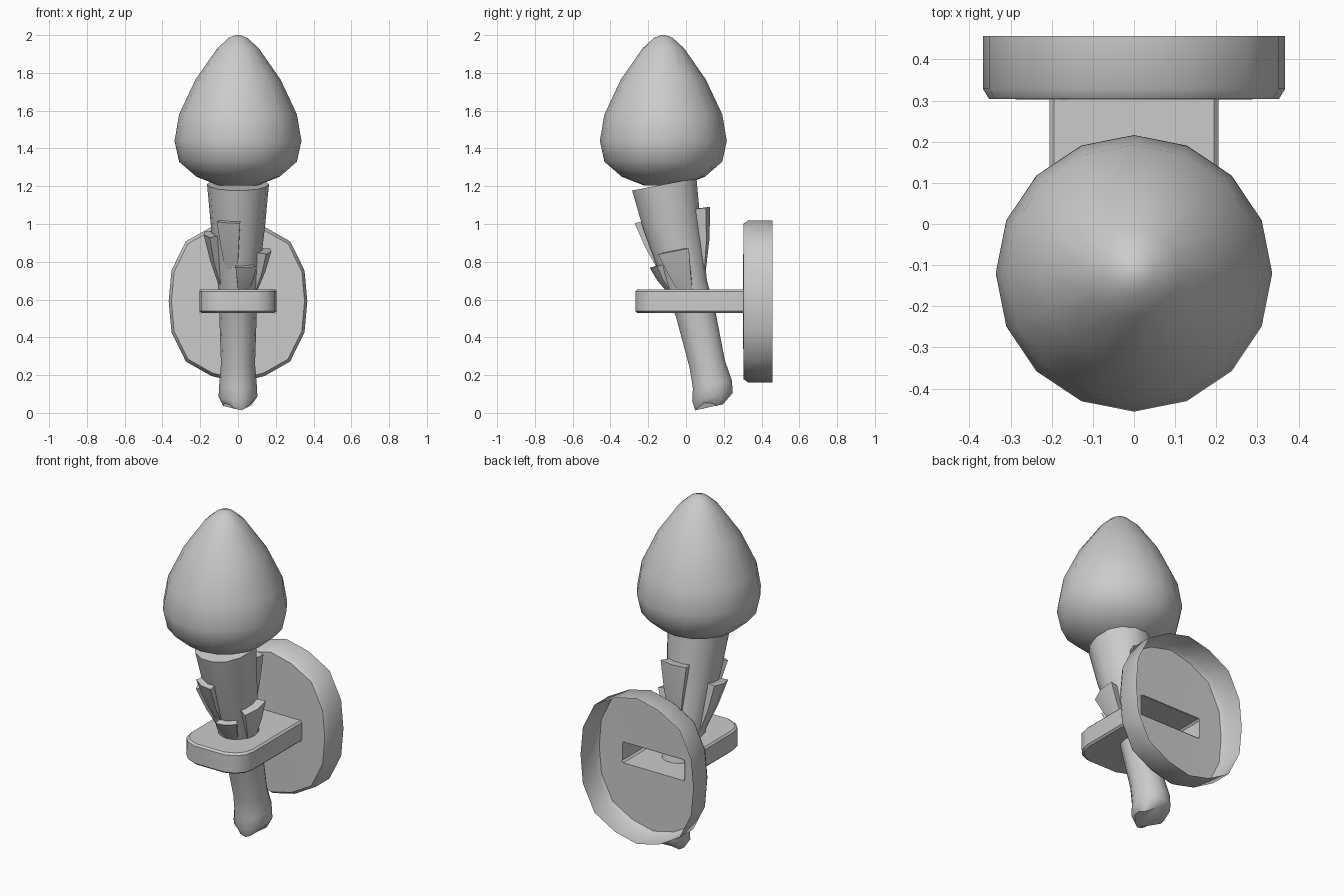
import bpy, bmesh, math

if "Cube" in bpy.data.objects:
    bpy.data.objects.remove(bpy.data.objects["Cube"])

TILT = 0.19
# stick spine: height, y centre, radius
SPINE = [(0.045, 0.13, 0.085), (0.085, 0.14, 0.112), (0.15, 0.14, 0.108), (0.26, 0.112, 0.098),
         (0.53, 0.05, 0.108), (0.68, 0.0, 0.116), (1.0, -0.075, 0.157), (1.21, -0.115, 0.178)]


def make(name, verts, faces, angle=35):
    me = bpy.data.meshes.new(name)
    me.from_pydata(verts, [], faces)
    bm = bmesh.new()
    bm.from_mesh(me)
    bmesh.ops.recalc_face_normals(bm, faces=bm.faces)
    bm.to_mesh(me)
    bm.free()
    ob = bpy.data.objects.new(name, me)
    bpy.context.collection.objects.link(ob)
    bpy.ops.object.select_all(action='DESELECT')
    ob.select_set(True)
    bpy.context.view_layer.objects.active = ob
    bpy.ops.object.shade_smooth_by_angle(angle=math.radians(angle))
    return ob


def loft(name, rings, cap_start=True, cap_end=True, angle=35):
    """Join equal closed rings of points into a skin."""
    n = len(rings[0])
    verts = [p for r in rings for p in r]
    faces = [(k * n + i, k * n + (i + 1) % n, (k + 1) * n + (i + 1) % n, (k + 1) * n + i)
             for k in range(len(rings) - 1) for i in range(n)]
    if cap_start:
        faces.append(tuple(range(n)))
    if cap_end:
        faces.append(tuple(range(len(verts) - n, len(verts))))
    return make(name, verts, faces, angle)


def stick_point(z, a, extra=0.0):
    """Point on the leaning stick's surface, pushed out by extra."""
    for (z0, y0, r0), (z1, y1, r1) in zip(SPINE, SPINE[1:]):
        if z <= z1:
            break
    t = (z - z0) / (z1 - z0)
    y, r = y0 + (y1 - y0) * t, r0 + (r1 - r0) * t + extra
    s = r * math.sin(a)
    return (0.92 * r * math.cos(a), y + s * math.cos(TILT), z + s * math.sin(TILT))


def mirror4(quarter):
    """Quarter outline (from +x axis to +z axis) to a full loop."""
    half = quarter + [(-x, z) for x, z in quarter[-2::-1]]
    return half + [(x, -z) for x, z in half[-2:0:-1]]


# Flame
profile = [(0.10, 1.203), (0.22, 1.25), (0.312, 1.33), (0.336, 1.44), (0.312, 1.58),
           (0.225, 1.765), (0.11, 1.93), (0.05, 1.985), (0.012, 2.0)]
loft("flame", [[(r * math.cos(i * math.pi / 8), -0.12 + r * math.sin(i * math.pi / 8), z)
                for i in range(16)] for r, z in profile], angle=60)

# Stick with a knobbly foot
N = 14
rings = [[stick_point(z, 2 * math.pi * i / N) for i in range(N)] for z, y, r in SPINE]
rings[0] = [(x, y, z + 0.016 * math.sin(3 * math.atan2(y - 0.13, x) + 2.6)) for x, y, z in rings[0]]
loft("stick", rings, angle=50)


# Bark splinters: angle, half width, base height, top height, flare
def splinter(name, deg, width, z0, z1, flare):
    a = math.radians(deg)
    rows = [(z0, -0.006), (z0 + (z1 - z0) * 0.5, flare * 0.6), (z1, flare), (z1 + 0.005, -0.03)]
    verts = [stick_point(z, a + k * width * (0.75 + 0.12 * j), e)
             for j, (z, e) in enumerate(rows) for k in (-1, 0, 1)]
    faces = [(j * 3 + k, j * 3 + k + 1, j * 3 + k + 4, j * 3 + k + 3) for j in range(3) for k in (0, 1)]
    make(name, verts, faces + [(0, 3, 6, 9), (2, 5, 8, 11)])


for name, *args in [("splinter_front", -108, 0.38, 0.76, 1.04, 0.032),
                    ("splinter_front_low", -72, 0.4, 0.66, 0.80, 0.036),
                    ("splinter_back", 88, 0.45, 0.72, 1.05, 0.055),
                    ("splinter_left", 190, 0.45, 0.67, 0.95, 0.05),
                    ("splinter_right", -8, 0.45, 0.64, 0.86, 0.055)]:
    splinter(name, *args)

# Wall plate: hollow dish, open behind, with a slot where the arm enters
ZC = 0.59
outer = mirror4([(0.367, 0), (0.352, 0.165), (0.276, 0.318), (0.14, 0.395), (0, 0.428)])
slot = mirror4([(0.203, 0), (0.203, 0.03), (0.203, 0.06), (0.1, 0.06), (0, 0.06)])
loft("wall_plate", [[(x * s, y, ZC + z * s) for x, z in loop] for loop, s, y in
                    [(outer, 1, 0.457), (outer, 1, 0.328), (outer, 0.96, 0.304), (slot, 1, 0.302)]],
     False, False)

# Holder arm: hollow, rounded in front and open into the plate
right = [(0.205, 0.305), (0.205, -0.15), (0.192, -0.205), (0.155, -0.245), (0.1, -0.268)]
outline = right + [(-x, y) for x, y in reversed(right)]


def arm_ring(inset, z):
    return [(x - math.copysign(inset, x), y if y > 0.3 else y + inset, z) for x, y in outline]


rings = [arm_ring(0.01, 0.53), arm_ring(0, 0.54), arm_ring(0, 0.642), arm_ring(0.01, 0.652)]
n = len(outline)
faces = [(k * n + i, k * n + i + 1, k * n + n + i + 1, k * n + n + i)
         for k in range(3) for i in range(n - 1)]
faces += [tuple(range(n)), tuple(range(3 * n, 4 * n))]
make("holder_arm", [p for r in rings for p in r], faces)
